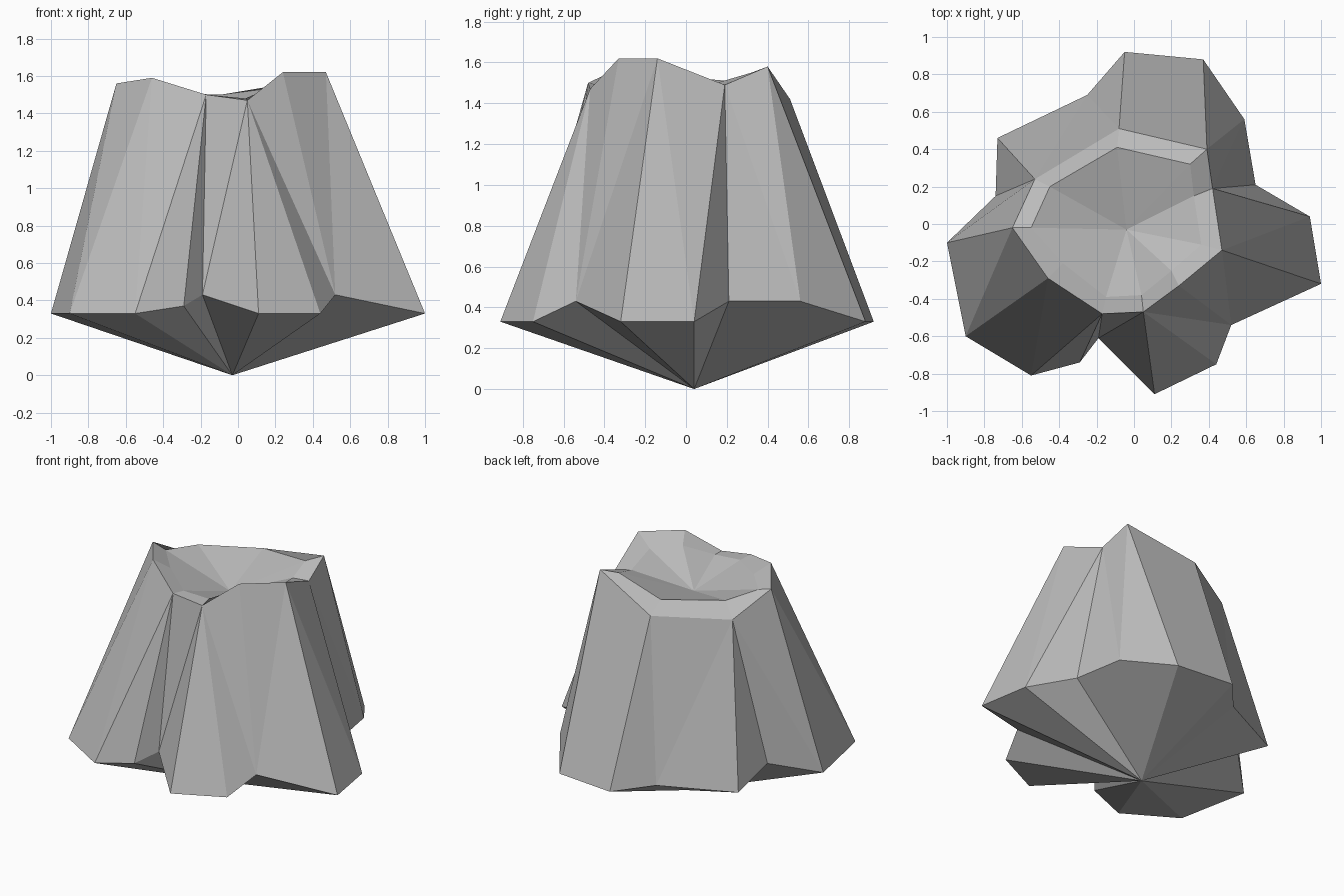
import bpy
import bmesh

default_cube = bpy.data.objects.get("Cube")
if default_cube:
    bpy.data.objects.remove(default_cube, do_unlink=True)


def make_material(name, colour):
    material = bpy.data.materials.new(name)
    material.use_nodes = True
    material.diffuse_color = colour
    material.node_tree.nodes["Principled BSDF"].inputs["Base Color"].default_value = colour
    return material


def add_ring(bm, points):
    return [bm.verts.new(point) for point in points]


def fan(bm, ring, centre):
    """Close a ring with triangles meeting at one point."""
    for i, vert in enumerate(ring):
        bm.faces.new((vert, ring[(i + 1) % len(ring)], centre))


def bridge(bm, lower, upper):
    """Join two rings of equal length with quads."""
    for i in range(len(lower)):
        j = (i + 1) % len(lower)
        bm.faces.new((lower[i], lower[j], upper[j], upper[i]))


def zip_rings(bm, lower, upper, steps):
    """Join rings of unequal length: b steps along the lower ring, t the upper."""
    b = t = 0
    for step in steps:
        low, high = lower[b % len(lower)], upper[t % len(upper)]
        if step == "b":
            b += 1
            following = lower[b % len(lower)]
        else:
            t += 1
            following = upper[t % len(upper)]
        bm.faces.new((low, following, high))


# Root lobes around the foot, counter-clockwise from the front
roots = [
    (.11, -.91, .33), (.44, -.75, .33), (.52, -.54, .43), (1, -.32, .33),
    (.94, .04, .33), (.65, .21, .43), (.59, .56, .43), (.37, .88, .33),
    (-.05, .92, .33), (-.25, .69, .34), (-.73, .46, .33), (-.74, .15, .42),
    (-1, -.1, .33), (-.9, -.6, .33), (-.55, -.81, .33), (-.29, -.74, .37),
    (-.19, -.61, .43),
]
# Ragged outer edge of the cut
rim = [
    (.05, -.47, 1.47), (.24, -.33, 1.62), (.47, -.14, 1.62), (.42, .19, 1.49),
    (.39, .4, 1.58), (-.08, .51, 1.42), (-.53, .24, 1.41), (-.65, -.02, 1.56),
    (-.46, -.29, 1.59), (-.17, -.48, 1.5),
]
# Inner edge where the top starts to sink
hollow = [
    (.04, -.38, 1.48), (.2, -.25, 1.55), (.36, -.11, 1.54), (.32, .15, 1.5),
    (.3, .32, 1.55), (-.09, .41, 1.5), (-.45, .2, 1.51), (-.55, -.02, 1.53),
    (-.38, -.21, 1.52), (-.15, -.39, 1.49),
]

bm = bmesh.new()
root_ring, rim_ring, hollow_ring = (add_ring(bm, p) for p in (roots, rim, hollow))
# Bark, sloping rim, sunken top and pointed underside
zip_rings(bm, root_ring, rim_ring, "bbttbbtbbtbtbbtbbbtbtbtbbtb")
bridge(bm, rim_ring, hollow_ring)
fan(bm, hollow_ring, bm.verts.new((-.04, -.03, 1.38)))
fan(bm, root_ring, bm.verts.new((-.03, .04, 0)))
bmesh.ops.recalc_face_normals(bm, faces=bm.faces)

mesh = bpy.data.meshes.new("stump")
bm.to_mesh(mesh)
bm.free()
mesh.materials.append(make_material("plain grey", (.5, .5, .5, 1)))
stump = bpy.data.objects.new("stump", mesh)
bpy.context.collection.objects.link(stump)
